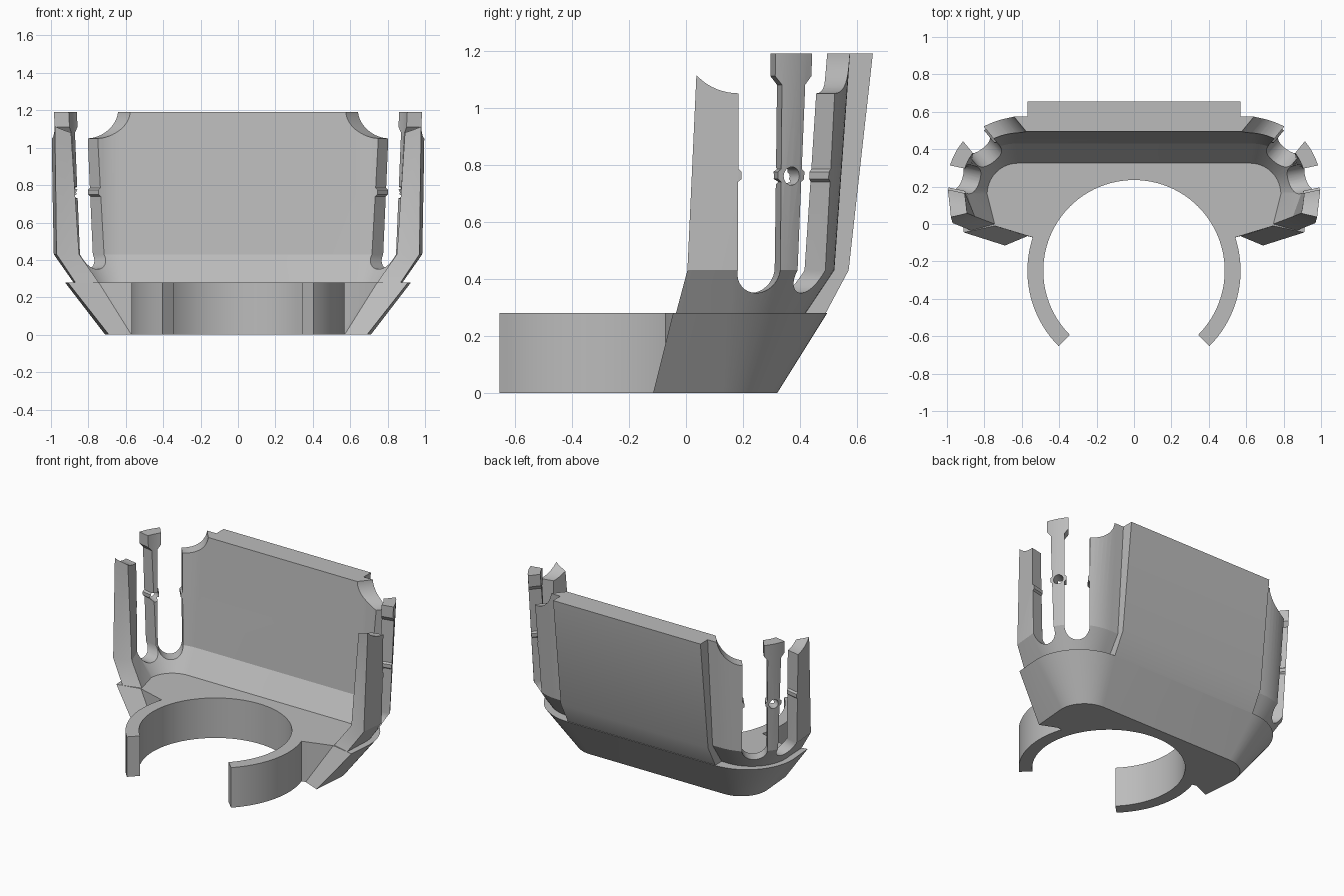
import bpy, bmesh, math
from math import sin, cos, radians

cube = bpy.data.objects.get("Cube")
if cube:
    bpy.data.objects.remove(cube, do_unlink=True)

grey = bpy.data.materials.new("plain grey")
grey.use_nodes = True
colour = (0.5, 0.5, 0.5, 1)
grey.diffuse_color = colour
grey.node_tree.nodes["Principled BSDF"].inputs["Base Color"].default_value = colour


def loft(name, sections):
    """Solid skinned through closed loops with equal point counts."""
    bm = bmesh.new()
    loops = [[bm.verts.new(p) for p in s] for s in sections]
    n = len(loops[0])
    for a, b in zip(loops, loops[1:]):
        for i in range(n):
            j = (i + 1) % n
            bm.faces.new((a[i], a[j], b[j], b[i]))
    bm.faces.new(loops[0][::-1])
    bm.faces.new(loops[-1])
    bmesh.ops.recalc_face_normals(bm, faces=bm.faces)
    mesh = bpy.data.meshes.new(name)
    bm.to_mesh(mesh)
    bm.free()
    mesh.materials.append(grey)
    ob = bpy.data.objects.new(name, mesh)
    bpy.context.collection.objects.link(ob)
    return ob


def activate(ob):
    bpy.ops.object.select_all(action='DESELECT')
    ob.select_set(True)
    bpy.context.view_layer.objects.active = ob


def cut(ob, cutter):
    cutter.hide_render = True
    mod = ob.modifiers.new("cut", 'BOOLEAN')
    mod.operation = 'DIFFERENCE'
    mod.solver = 'EXACT'
    mod.object = cutter
    activate(ob)
    bpy.ops.object.modifier_apply(modifier=mod.name)
    bpy.data.objects.remove(cutter, do_unlink=True)


def arc(cx, cy, r, a0, a1, steps=16):
    angles = [radians(a0 + (a1 - a0) * i / steps) for i in range(steps + 1)]
    return [(cx + r * cos(a), cy + r * sin(a)) for a in angles]


def mirrored(half):
    return half + [(-x, y) for x, y in reversed(half)]


def at_height(points, z):
    return [(x, y, z) for x, y in points]


# Solid base: flared, rounded at the back, notched at the front
RING_Y, RING_IN, RING_OUT, BASE_TOP = -0.25, 0.485, 0.57, 0.28
neck = (0.53, -0.075)
base = loft("base", [
    at_height(mirrored([neck, (0.57, -0.065), (0.69, -0.115)]
                       + arc(0.52, 0.13, 0.19, 0, 90)), 0),
    at_height(mirrored([neck, (0.745, -0.01), (0.91, -0.045)]
                       + arc(0.57, 0.14, 0.355, 0, 90)), BASE_TOP)])
hole = arc(0, RING_Y, RING_IN, 0, 360, 96)[:-1]
cut(base, loft("ring_cutter", [at_height(hole, -0.1), at_height(hole, 0.5)]))

# Open clip ring, one arm per side
parts = [base]
for side, name in ((1, "left"), (-1, "right")):
    outline = (arc(0, RING_Y, RING_OUT, -45, 23, 20)
               + arc(0, RING_Y, RING_IN, 23, -45, 20))
    outline = [(side * x, y) for x, y in outline]
    parts.append(loft(name + "_clip_arm",
                      [at_height(outline, 0), at_height(outline, BASE_TOP)]))


# Wrap-around wall: height, corner centre, outer and inner radius, front ends
levels = [
    (0.28, 0.62, 0.16, 0.26, 0.165, (0.87, -0.035), (0.745, 0.0)),
    (0.43, 0.63, 0.165, 0.355, 0.265, (0.97, 0.005), (0.85, 0.04)),
    (1.19, 0.63, 0.205, 0.37, 0.29, (0.98, 0.04), (0.9, 0.06)),
]
sections = []
for z, cx, cy, r_out, r_in, end_out, end_in in levels:
    outer = mirrored([end_out] + arc(cx, cy, r_out, 0, 90, 20))
    inner = mirrored([end_in] + arc(cx, cy, r_in, 0, 90, 20))
    sections.append(at_height(outer + inner[::-1], z))
wall = loft("wall", sections)


def radial_cutter(profile, angle, side):
    """Prism of a (tangent, height) profile pushed out through a corner."""
    a = radians(angle)
    return loft("corner_cutter", [
        [(side * (0.63 + d * cos(a) - t * sin(a)),
          0.185 + d * sin(a) + t * cos(a), z) for t, z in profile]
        for d in (0.08, 0.6)])


def slot_profile(w, scallop, flip):
    """Round-bottomed slot with grip nubs, post head and scalloped top."""
    nub = [(w, 0.74), (w - 0.012, 0.75), (w - 0.012, 0.775), (w, 0.785)]
    pts = arc(0, 0.35 + w, w, 180, 360)
    pts += nub + [(w, 1.08), (w - 0.025, 1.11), (w - 0.025, 1.26)]
    pts += [(-w - scallop, 1.26)]
    pts += arc(-w, 1.05 + scallop, scallop, 180, 270)
    pts += [(-t, z) for t, z in reversed(nub)]
    return [(flip * t, z) for t, z in pts]


for side in (1, -1):
    cut(wall, radial_cutter(slot_profile(0.077, 0.187, 1), 12, side))
    cut(wall, radial_cutter(slot_profile(0.08, 0.16, -1), 50.5, side))
    cut(wall, radial_cutter(arc(0, 0.76, 0.032, 0, 360, 24)[:-1], 31, side))
parts.append(wall)

# Thick raised panel across the back
panel = [(0.40, 0.28), (0.49, 0.28), (0.57, 0.43),
         (0.655, 1.19), (0.55, 1.19), (0.47, 0.43)]
parts.append(loft("back_panel", [[(x, y, z) for y, z in panel]
                                 for x in (-0.57, 0.57)]))

for ob in parts:
    activate(ob)
    bpy.ops.object.shade_smooth_by_angle(angle=radians(25))
